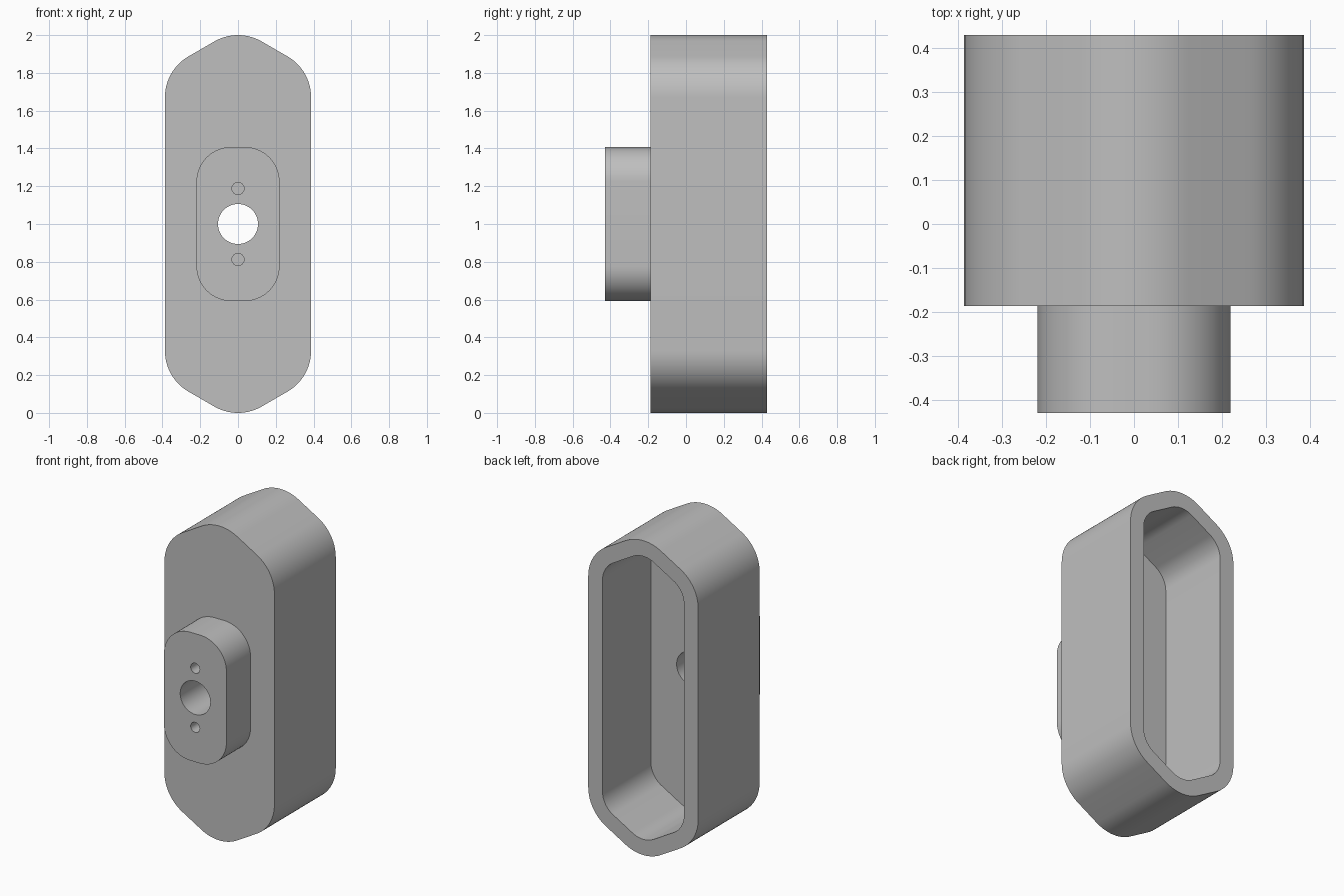
import bpy
import bmesh
import math
from mathutils import Vector

cube = bpy.data.objects.get("Cube")
if cube:
    bpy.data.objects.remove(cube, do_unlink=True)

MID = 1.0               # height of the centre line
BACK, FACE, NOSE = 0.43, -0.187, -0.43
WALL, FLOOR = 0.1, 0.13

grey = bpy.data.materials.new("light grey")
grey.use_nodes = True
grey.diffuse_color = (0.52, 0.52, 0.52, 1)
grey.node_tree.nodes["Principled BSDF"].inputs["Base Color"].default_value = (0.52, 0.52, 0.52, 1)


def fillet(corners, radius, steps=14):
    """Round every corner of a convex counter-clockwise outline."""
    points = []
    for i, corner in enumerate(corners):
        p = Vector(corner)
        a = (Vector(corners[i - 1]) - p).normalized()
        b = (Vector(corners[(i + 1) % len(corners)]) - p).normalized()
        half = a.angle(b) / 2
        centre = p + (a + b).normalized() * radius / math.sin(half)
        start = math.atan2(-a.x, a.y)        # outward normal of incoming edge
        turn = math.pi - 2 * half
        start = math.atan2(a.x, -a.y)
        for k in range(steps + 1):
            t = start + turn * k / steps
            points.append(centre + Vector((math.cos(t), math.sin(t))) * radius)
    return points


def circle(radius, z=0, steps=48):
    return [Vector((radius * math.cos(math.tau * k / steps),
                    z + radius * math.sin(math.tau * k / steps))) for k in range(steps)]


def prism(name, outline, front, back):
    """Extrude an outline drawn in x and z along y."""
    bm = bmesh.new()
    face = bm.faces.new([bm.verts.new((p.x, front, MID + p.y)) for p in outline])
    out = bmesh.ops.extrude_face_region(bm, geom=[face])
    moved = [v for v in out["geom"] if isinstance(v, bmesh.types.BMVert)]
    bmesh.ops.translate(bm, verts=moved, vec=(0, back - front, 0))
    bmesh.ops.recalc_face_normals(bm, faces=bm.faces)
    mesh = bpy.data.meshes.new(name)
    bm.to_mesh(mesh)
    bm.free()
    mesh.materials.append(grey)
    obj = bpy.data.objects.new(name, mesh)
    bpy.context.collection.objects.link(obj)
    return obj


def combine(target, tool, operation):
    """Apply a boolean, then drop the helper."""
    bpy.context.view_layer.objects.active = target
    mod = target.modifiers.new(tool.name, "BOOLEAN")
    mod.operation, mod.solver, mod.object = operation, "EXACT", tool
    bpy.ops.object.modifier_apply(modifier=mod.name)
    bpy.data.objects.remove(tool, do_unlink=True)


def long_hexagon(inset):
    """Tall six-sided outline with rounded corners, moved inwards by inset."""
    radius = 0.25 - inset
    w = 0.387 - inset
    slope = math.tan(math.radians(30))
    apex = 1 - inset + radius * (1 / math.cos(math.radians(30)) - 1)
    side = apex - w * slope
    return fillet([(w, -side), (w, side), (0, apex), (-w, side), (-w, -side), (0, -apex)], radius)


# Main housing with the raised boss on its front
housing = prism("housing", long_hexagon(0), FACE, BACK)
w, h = 0.22, 0.408
boss = prism("boss", fillet([(w, -h), (w, h), (-w, h), (-w, -h)], 0.185), NOSE, FACE + 0.03)
combine(housing, boss, "UNION")

# Open cavity at the back
combine(housing, prism("cavity", long_hexagon(WALL), FACE + FLOOR, BACK + 0.1), "DIFFERENCE")

# Through hole and two blind pin holes
combine(housing, prism("bore", circle(0.106), NOSE - 0.1, 0.1), "DIFFERENCE")
for z in (-0.188, 0.188):
    combine(housing, prism("pin_hole", circle(0.032, z, 32), NOSE - 0.1, FACE), "DIFFERENCE")

bpy.ops.object.select_all(action="DESELECT")
housing.select_set(True)
bpy.context.view_layer.objects.active = housing
bpy.ops.object.shade_smooth_by_angle(angle=math.radians(30))
